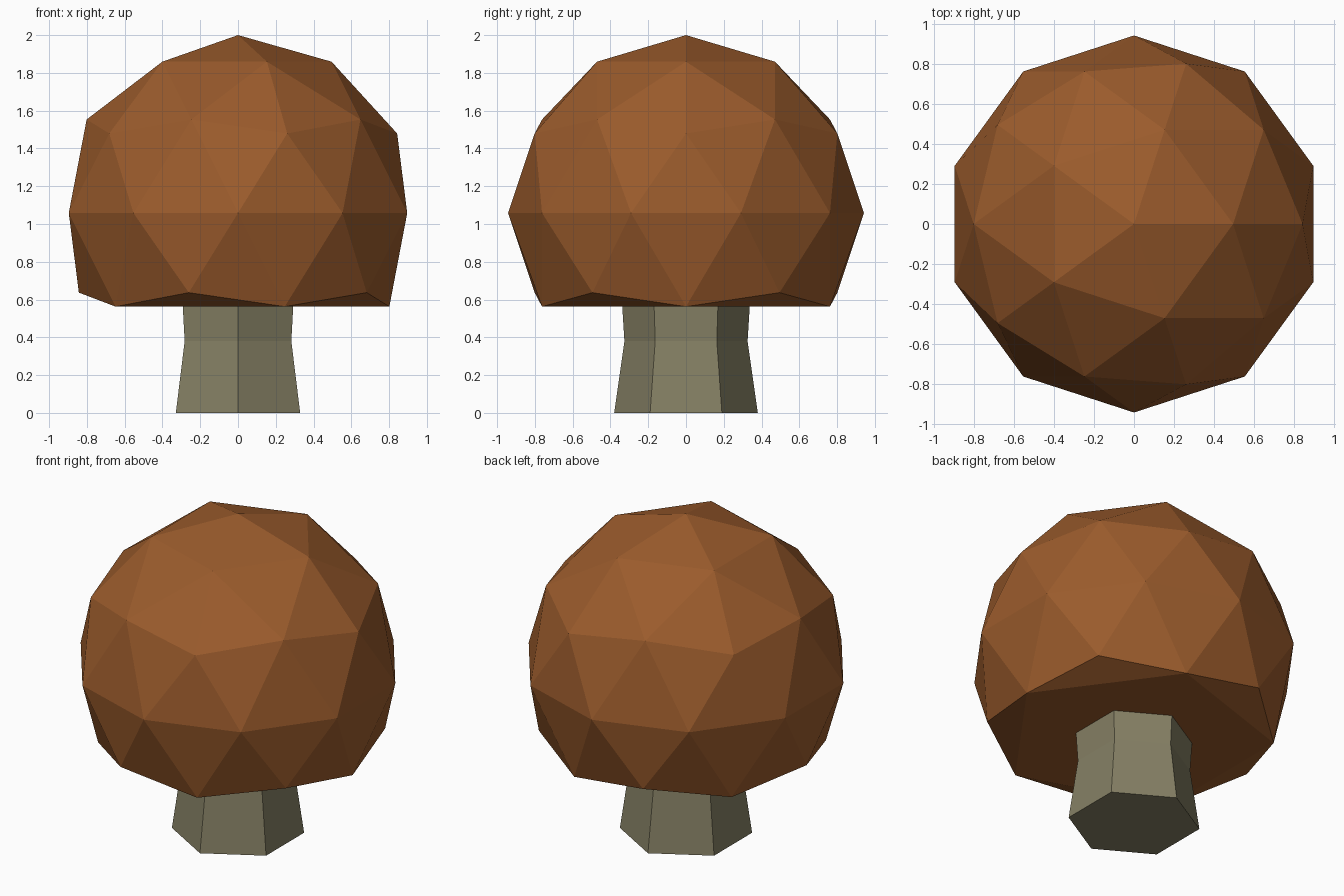
import bpy
import bmesh
from math import sin, cos, tau

cube = bpy.data.objects.get("Cube")
if cube:
    bpy.data.objects.remove(cube, do_unlink=True)


def flat_material(name, rgb):
    mat = bpy.data.materials.new(name)
    mat.use_nodes = True
    colour = (*rgb, 1.0)
    mat.diffuse_color = colour
    mat.node_tree.nodes["Principled BSDF"].inputs["Base Color"].default_value = colour
    return mat


def add_object(name, bm, mat):
    bmesh.ops.recalc_face_normals(bm, faces=bm.faces)
    mesh = bpy.data.meshes.new(name)
    bm.to_mesh(mesh)
    bm.free()
    mesh.materials.append(mat)
    obj = bpy.data.objects.new(name, mesh)
    bpy.context.collection.objects.link(obj)
    return obj


brown = flat_material("warm_brown", (0.326, 0.105, 0.025))
olive = flat_material("grey_olive", (0.235, 0.216, 0.128))

# Cap: faceted ball with its lowest faces removed
RADIUS = 0.942
bm = bmesh.new()
bmesh.ops.create_icosphere(bm, subdivisions=2, radius=RADIUS)
bottom = [v for v in bm.verts if v.co.z < -0.6 * RADIUS]
bmesh.ops.delete(bm, geom=bottom, context="VERTS")
bmesh.ops.translate(bm, verts=bm.verts, vec=(0, 0, 2 - RADIUS))

# Cap underside: a sloping triangle at each raised rim point, around a flat pentagon
rim_edges = [e for e in bm.edges if e.is_boundary]
rim = {v for e in rim_edges for v in e.verts}
middle = sum(v.co.z for v in rim) / len(rim)
inner_edges = []
for peak in [v for v in rim if v.co.z > middle]:
    a, b = [e.other_vert(peak) for e in rim_edges if peak in e.verts]
    bm.faces.new((peak, a, b))
    inner_edges.append(bm.edges.get((a, b)))
bmesh.ops.contextual_create(bm, geom=inner_edges)
add_object("cap", bm, brown)

# Stem: six-sided, narrow at the waist and running up into the cap
bm = bmesh.new()
SIDES = 6
rings = []
for radius, z in ((0.38, 0), (0.326, 0.38), (0.35, 0.76)):
    rings.append([bm.verts.new((radius * sin(tau * i / SIDES), radius * cos(tau * i / SIDES), z))
                  for i in range(SIDES)])
for lower, upper in zip(rings, rings[1:]):
    for i in range(SIDES):
        j = (i + 1) % SIDES
        bm.faces.new((lower[i], lower[j], upper[j], upper[i]))
bm.faces.new(rings[0])
bm.faces.new(rings[-1])
add_object("stem", bm, olive)
